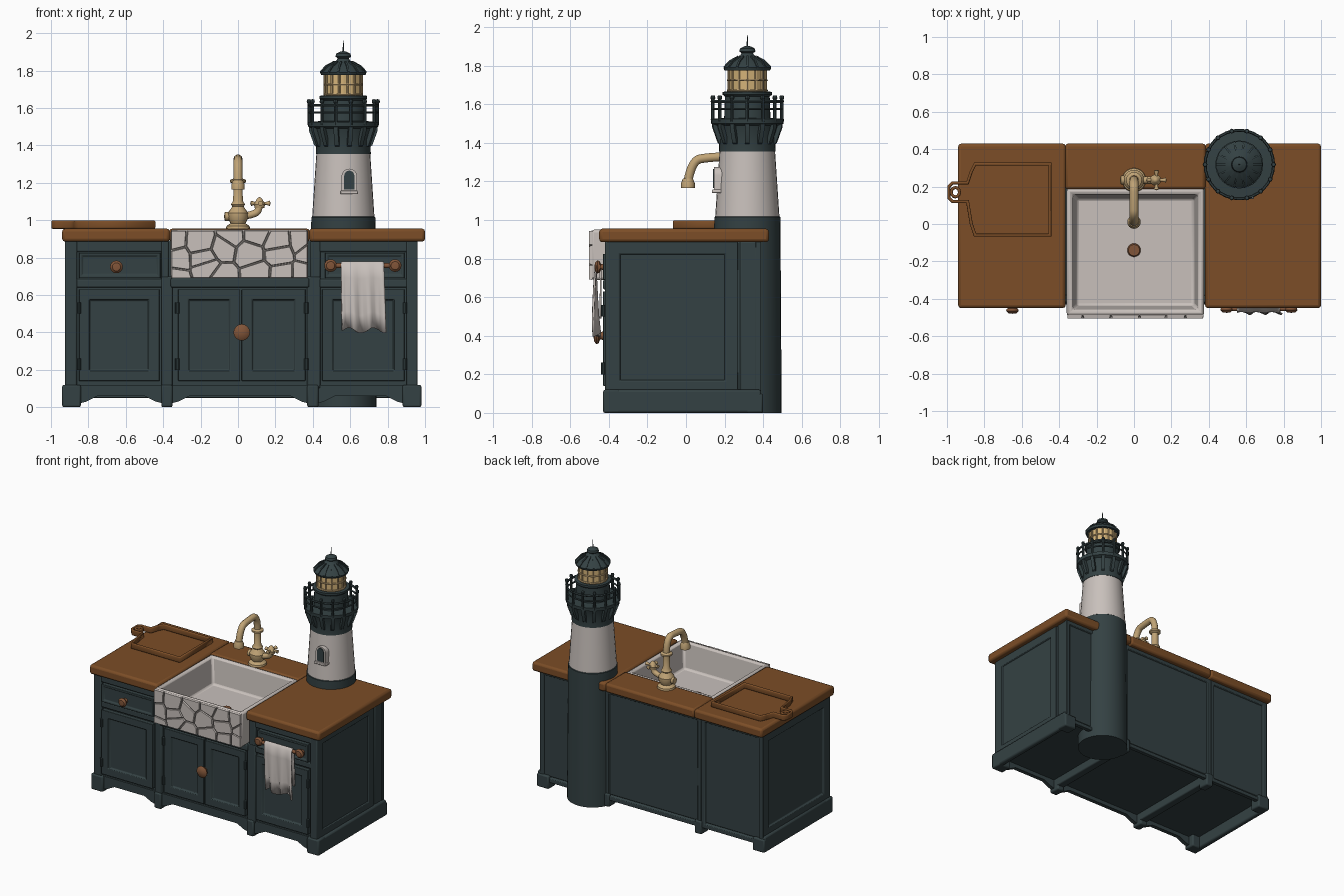
import bpy, bmesh, random
from math import sin, cos, pi, radians
from mathutils import Vector, Matrix

random.seed(4)
old = bpy.data.objects.get("Cube")
if old:
    bpy.data.objects.remove(old, do_unlink=True)


def material(name, *rgb):
    m = bpy.data.materials.new(name)
    m.use_nodes = True
    m.diffuse_color = (*rgb, 1)
    bsdf = m.node_tree.nodes["Principled BSDF"]
    bsdf.inputs["Base Color"].default_value = (*rgb, 1)
    bsdf.inputs["Roughness"].default_value = 0.7
    return m


TEAL = material("dark teal paint", 0.034, 0.053, 0.056)
WOOD = material("warm wood", 0.2, 0.075, 0.02)
KNOB = material("brown knob", 0.22, 0.09, 0.04)
WHITE = material("off white", 0.58, 0.53, 0.5)
GROUT = material("grey grout", 0.16, 0.145, 0.135)
BRASS = material("pale brass", 0.53, 0.37, 0.18)
GLASS = material("amber glass", 0.66, 0.45, 0.19)


def finish(name, bm, mat, bevel=0, angle=35):
    bmesh.ops.recalc_face_normals(bm, faces=bm.faces)
    me = bpy.data.meshes.new(name)
    bm.to_mesh(me)
    bm.free()
    ob = bpy.data.objects.new(name, me)
    bpy.context.collection.objects.link(ob)
    me.materials.append(mat)
    bpy.ops.object.select_all(action='DESELECT')
    ob.select_set(True)
    bpy.context.view_layer.objects.active = ob
    bpy.ops.object.shade_smooth_by_angle(angle=radians(angle))
    if bevel:
        b = ob.modifiers.new("bevel", 'BEVEL')
        b.width, b.segments, b.limit_method = bevel, 2, 'ANGLE'
    return ob


def box_bm(x, y, z):
    bm = bmesh.new()
    bmesh.ops.create_cube(bm, size=1)
    for v in bm.verts:
        v.co = [r[0] if c < 0 else r[1] for r, c in zip((x, y, z), v.co)]
    return bm


def box(name, x, y, z, mat=TEAL, bevel=0.008):
    return finish(name, box_bm(x, y, z), mat, bevel)


def panel(name, x, y, z, normal, frame, depth=0.014, mat=TEAL):
    """Box whose face along normal carries a sunken field."""
    bm = box_bm(x, y, z)
    bm.normal_update()
    n = Vector(normal)
    face = [f for f in bm.faces if f.normal.dot(n) > 0.9]
    bmesh.ops.inset_region(bm, faces=face, thickness=frame)
    bmesh.ops.inset_region(bm, faces=face, thickness=0.012, depth=-depth)
    return finish(name, bm, mat, 0.003)


def lathe(name, profile, mat, centre=(0, 0, 0), segs=32, turn=None, angle=35):
    bm = bmesh.new()
    vs = [bm.verts.new((r, 0, z)) for r, z in profile]
    es = [bm.edges.new(p) for p in zip(vs, vs[1:])]
    bmesh.ops.spin(bm, geom=vs + es, cent=(0, 0, 0), axis=(0, 0, 1), angle=2 * pi, steps=segs)
    bmesh.ops.remove_doubles(bm, verts=bm.verts, dist=0.0003)
    m = Matrix.Translation(centre) @ (turn or Matrix.Identity(4))
    bmesh.ops.transform(bm, matrix=m, verts=bm.verts)
    return finish(name, bm, mat, 0, angle)


def prism(name, pts, place, mat, bevel=0):
    """Outline given by pts; place(u, v, side) puts it in space for side 0 and 1."""
    bm = bmesh.new()
    a, b = [[bm.verts.new(place(u, v, s)) for u, v in pts] for s in (0, 1)]
    bm.faces.new(a)
    bm.faces.new(b)
    for i in range(len(pts)):
        j = (i + 1) % len(pts)
        bm.faces.new((a[i], a[j], b[j], b[i]))
    return finish(name, bm, mat, bevel)


def curve(name, splines, mat, bevel=0, extrude=0, flat=False, z=0):
    cu = bpy.data.curves.new(name, 'CURVE')
    cu.dimensions = '2D' if flat else '3D'
    cu.bevel_depth, cu.extrude, cu.bevel_resolution = bevel, extrude, 3
    cu.use_fill_caps = not flat
    for pts in splines:
        s = cu.splines.new('POLY' if flat else 'NURBS')
        s.points.add(len(pts) - 1)
        for p, co in zip(s.points, pts):
            p.co = (*co, 1) if len(co) == 3 else (*co, 0, 1)
        s.use_cyclic_u = flat
        s.use_endpoint_u, s.order_u = True, 3
    cu.materials.append(mat)
    ob = bpy.data.objects.new(name, cu)
    ob.location.z = z
    bpy.context.collection.objects.link(ob)
    return ob


FRONT, BACK = Matrix.Rotation(pi / 2, 4, 'X'), 0.39
SIDE = Matrix.Rotation(pi / 2, 4, 'Y')

# Cabinet carcass: two bays, a lower sink bay and its back wall
box("left_bay", (-0.91, -0.38), (-0.4, 0.38), (0.09, 0.89))
box("right_bay", (0.39, 0.95), (-0.4, 0.38), (0.09, 0.89))
box("sink_bay", (-0.39, 0.4), (-0.4, 0.38), (0.09, 0.68))
box("sink_back_wall", (-0.39, 0.4), (0.2, 0.38), (0.66, 0.89))
panel("left_end_panel", (-0.925, -0.9), (-0.41, BACK), (0.1, 0.89), (-1, 0, 0), 0.09)
panel("right_end_panel", (0.94, 0.96), (-0.41, 0.27), (0.1, 0.89), (1, 0, 0), 0.09)
box("right_end_stile", (0.94, 0.957), (0.28, BACK), (0.1, 0.89))
for i, (a, b) in enumerate([(-0.92, -0.4), (-0.4, 0.41), (0.41, 0.96)]):
    panel(f"back_panel_{i}", (a, b), (0.36, BACK), (0.05, 0.89), (0, 1, 0), 0.04)

# Face frame stiles and rails
for x0, x1, top in [(-0.925, -0.86, 0.89), (-0.41, -0.35, 0.7), (0.37, 0.44, 0.7), (0.9, 0.96, 0.89)]:
    box("front_stile", (x0, x1), (-0.42, -0.38), (0.1, top))
for x0, x1 in [(-0.41, -0.37), (0.385, 0.44)]:
    box("upper_stile", (x0, x1), (-0.42, -0.38), (0.69, 0.89))
for x0, x1 in [(-0.87, -0.4), (0.43, 0.91)]:
    box("mid_rail", (x0, x1), (-0.415, -0.39), (0.64, 0.685))
    box("top_rail", (x0, x1), (-0.415, -0.39), (0.83, 0.89))
box("sink_rail", (-0.36, 0.38), (-0.43, -0.38), (0.64, 0.69))

# Plinth: solid ends, arched front rails, feet and cross beams
for name, x in [("left", (-0.94, -0.9)), ("right", (0.94, 0.98))]:
    box(name + "_plinth", x, (-0.42, BACK), (0, 0.12), bevel=0.012)
for x0, x1 in [(-0.94, -0.84), (-0.41, -0.35), (0.37, 0.43), (0.88, 0.98)]:
    box("front_foot", (x0, x1), (-0.43, -0.34), (0, 0.12), bevel=0.01)
    box("rear_foot", (x0, x1), (0.31, 0.4), (0, 0.1), bevel=0.01)
for x in (-0.38, 0.4):
    box("cross_beam", (x - 0.03, x + 0.03), (-0.38, 0.36), (0.03, 0.1))
for x0, x1 in [(-0.85, -0.4), (-0.36, 0.38), (0.42, 0.89)]:
    arch = [(x0, 0.02), (x0 + 0.04, 0.03), (x0 + 0.1, 0.06), (x1 - 0.1, 0.06), (x1 - 0.04, 0.03),
            (x1, 0.02), (x1, 0.12), (x0, 0.12)]
    prism("plinth_rail", arch, lambda u, v, s: (u, -0.415 + 0.03 * s, v), TEAL)

# Doors with hinges, drawers
for x0, x1, hinge in [(-0.85, -0.42, -0.85), (-0.32, 0.012, -0.325), (0.02, 0.36, 0.365), (0.45, 0.89, 0.892)]:
    panel("door", (x0, x1), (-0.43, -0.39), (0.14, 0.63), (0, -1, 0), 0.075)
    for z in (0.23, 0.53):
        lathe("hinge", [(0, -0.03), (0.011, -0.03), (0.011, 0.03), (0, 0.03)], TEAL, (hinge, -0.43, z), 10)
for x0, x1 in [(-0.85, -0.415), (0.465, 0.89)]:
    panel("drawer", (x0, x1), (-0.43, -0.39), (0.69, 0.825), (0, -1, 0), 0.018, 0.008)

# Knobs and towel rail
knob = [(0, -0.01), (0.018, 0), (0.014, 0.02), (0.03, 0.028), (0.034, 0.04), (0.022, 0.052), (0, 0.055)]
for x, z, k in [(-0.65, 0.75, 1), (0.02, 0.4, 1.3)]:
    lathe("knob", [(r * k, h) for r, h in knob], KNOB, (x, -0.425, z), 16, FRONT)
for x in (0.495, 0.84):
    lathe("rail_knob", knob, KNOB, (x, -0.42, 0.757), 16, FRONT)
lathe("towel_rail", [(0, -0.2), (0.013, -0.2), (0.013, 0.2), (0, 0.2)], KNOB, (0.67, -0.453, 0.757), 12, SIDE)

# Towel draped over the rail
bm = bmesh.new()
path = [(-0.438, 0.5), (-0.437, 0.65), (-0.438, 0.76), (-0.453, 0.78), (-0.472, 0.76), (-0.475, 0.69),
        (-0.475, 0.6), (-0.474, 0.5), (-0.468, 0.41)]
rows = []
for y, z in path:
    hang = max(0, 0.78 - z)
    rows.append([bm.verts.new((0.55 + 0.23 * u / 16 + 0.03 * hang,
                               y + (0.05 * hang * sin(u * 1.1) if y < -0.46 else 0),
                               z + 0.04 * hang * sin(u * 0.7))) for u in range(17)])
for a, b in zip(rows, rows[1:]):
    for i in range(16):
        bm.faces.new((a[i], a[i + 1], b[i + 1], b[i]))
towel = finish("towel", bm, WHITE, angle=80)
towel.modifiers.new("thickness", 'SOLIDIFY').thickness = 0.01

# Countertop
for name, x, y in [("left", (-0.94, -0.365), (-0.45, 0.43)), ("right", (0.38, 1), (-0.45, 0.43)),
                   ("middle", (-0.368, 0.383), (0.185, 0.43))]:
    box(name + "_countertop", x, y, (0.885, 0.955), WOOD, 0.016)

# Sink basin: inset the top, then sink it
bm = box_bm((-0.36, 0.375), (-0.49, 0.19), (0.69, 0.95))
bm.normal_update()
top = [f for f in bm.faces if f.normal.z > 0.9]
bmesh.ops.inset_region(bm, faces=top, thickness=0.045)
bmesh.ops.inset_region(bm, faces=top, thickness=0.03, depth=-0.2)
finish("sink_basin", bm, WHITE, 0.014)
lathe("drain", [(0, 0.012), (0.03, 0.012), (0.036, 0)], KNOB, (0, -0.14, 0.75), 20)

# Stone apron: irregular cells cut from one rectangle
box("apron_grout", (-0.35, 0.365), (-0.494, -0.48), (0.7, 0.935), GROUT, 0)
seeds = [Vector((-0.33 + 0.135 * i + random.uniform(-0.04, 0.04), 0,
                 0.73 + 0.085 * j + random.uniform(-0.04, 0.04))) for i in range(6) for j in range(3)]
bm = bmesh.new()
for s in seeds:
    cell = bmesh.new()
    cell.faces.new([cell.verts.new((x, -0.495, z)) for x, z in
                    [(-0.357, 0.69), (0.372, 0.69), (0.372, 0.945), (-0.357, 0.945)]])
    for o in seeds:
        if o is not s:
            n = (o - s).normalized()
            bmesh.ops.bisect_plane(cell, geom=cell.verts[:] + cell.edges[:] + cell.faces[:],
                                   plane_co=(s + o) / 2 - n * 0.0025, plane_no=n, clear_outer=True)
    if cell.faces:
        loop = [v.co.copy() for v in cell.faces[:][0].verts]
        mid = sum(loop, Vector()) / len(loop)
        a = [bm.verts.new(p + Vector((0, 0.01, 0))) for p in loop]
        b = [bm.verts.new(mid.lerp(p, 0.93) - Vector((0, 0.009, 0))) for p in loop]
        bm.faces.new(b)
        for i in range(len(a)):
            bm.faces.new((a[i - 1], a[i], b[i], b[i - 1]))
    cell.free()
finish("apron_stones", bm, WHITE)

# Cutting board with a holed handle
board = [(-0.45, -0.06), (-0.45, 0.32), (-0.85, 0.32), (-0.87, 0.28), (-0.89, 0.22), (-0.97, 0.22),
         (-0.99, 0.2), (-0.99, 0.14), (-0.97, 0.12), (-0.89, 0.12), (-0.87, 0), (-0.85, -0.06)]
hole = [(-0.955 + 0.022 * cos(t * pi / 6), 0.17 + 0.025 * sin(t * pi / 6)) for t in range(12)]
curve("cutting_board", [board, hole], WOOD, 0.008, 0.014, True, 0.976)

# Faucet
lathe("faucet_body", [(0, 0), (0.065, 0), (0.062, 0.015), (0.04, 0.03), (0.055, 0.06), (0.055, 0.085),
                      (0.03, 0.12), (0.038, 0.13), (0.026, 0.15), (0.024, 0.24), (0.042, 0.25),
                      (0.042, 0.262), (0.024, 0.27)], BRASS, (0, 0.235, 0.953), 20)
curve("faucet_spout", [[(0, 0.235, 1.2), (0, 0.235, 1.33), (0, 0.12, 1.325), (0, 0.03, 1.31), (0, 0.01, 1.2)]],
      BRASS, 0.024)
lathe("spout_tip", [(0, 0), (0.036, 0), (0.036, 0.025), (0.026, 0.05), (0, 0.06)], BRASS, (0, 0.01, 1.165), 16)
curve("faucet_arm", [[(0.02, 0.235, 1.02), (0.09, 0.235, 1.03), (0.115, 0.235, 1.06), (0.115, 0.235, 1.1)]],
      BRASS, 0.02)
lathe("handle_hub", [(0, 0), (0.026, 0), (0.03, 0.02), (0.014, 0.05), (0, 0.06)], BRASS, (0.115, 0.235, 1.065), 14)
for turn in (SIDE, FRONT):
    lathe("handle_bar", [(0, -0.055), (0.014, -0.05), (0.008, -0.03), (0.008, 0.03), (0.014, 0.05), (0, 0.055)],
          BRASS, (0.12, 0.235, 1.09), 10, turn)
lathe("faucet_side_cap", [(0, -0.075), (0.025, -0.07), (0.02, 0)], BRASS, (0, 0.235, 1.02), 14, SIDE)

# Lighthouse tower
C = Vector((0.563, 0.318, 0))
lathe("tower_base", [(0, 0), (0.178, 0), (0.172, 0.95), (0.171, 1.015), (0.165, 1.02)], TEAL, C)
lathe("tower_shaft", [(0.167, 1.01), (0.143, 1.37)], WHITE, C)
lathe("tower_corbel", [(0.14, 1.355), (0.147, 1.355), (0.145, 1.43), (0.165, 1.49), (0.188, 1.5), (0.19, 1.525),
                       (0.12, 1.53), (0.116, 1.64), (0.128, 1.65), (0.128, 1.665), (0, 1.67)], TEAL, C)
lathe("lantern_glass", [(0.098, 1.66), (0.098, 1.79)], GLASS, C, 12, angle=10)
lathe("lantern_roof", [(0, 1.775), (0.118, 1.775), (0.124, 1.79), (0.095, 1.82), (0.05, 1.845), (0.036, 1.855),
                       (0.03, 1.865), (0.042, 1.875), (0.038, 1.89), (0.018, 1.9), (0, 1.905)], TEAL, C, 24)
lathe("roof_spike", [(0.004, 1.89), (0.002, 1.96), (0, 1.96)], TEAL, C, 8)
for r, z, t, mat in [(0.183, 1.575, 0.006, TEAL), (0.183, 1.615, 0.008, TEAL), (0.1, 1.725, 0.006, BRASS),
                     (0.1, 1.672, 0.007, BRASS)]:
    ring = [(r + t * cos(k * pi / 3), z + t * sin(k * pi / 3)) for k in range(7)]
    lathe("tower_ring", ring, mat, C, 32)
for k in range(14):
    turn = Matrix.Rotation(2 * pi * k / 14, 4, 'Z')
    put = lambda r, z, w: C + turn @ Vector((r, w, z))
    prism("bracket", [(0.14, 1.39), (0.155, 1.4), (0.184, 1.48), (0.184, 1.505), (0.14, 1.505)],
          lambda u, v, s: put(u, v, 0.024 * s - 0.012), TEAL)
    lathe("railing_post", [(0.009, 1.51), (0.009, 1.625), (0.013, 1.632), (0.01, 1.645), (0, 1.647)], TEAL,
          put(0.183, 0, 0), 8)
    lathe("lantern_bar", [(0.006, 1.66), (0.006, 1.78)], BRASS, put(0.099, 0, 0), 6)
    prism("roof_rib", [(0.122, 1.785), (0.125, 1.796), (0.095, 1.828), (0.05, 1.852), (0.05, 1.84)],
          lambda u, v, s: put(u, v, 0.01 * s - 0.005), TEAL)

# Arched tower window with sill
for name, w, h, y, mat in [("window_frame", 0.042, 0.125, 0.146, WHITE), ("window_pane", 0.027, 0.1, 0.141, TEAL)]:
    z0 = 1.15 if mat is WHITE else 1.165
    pts = [(-w, z0), (w, z0)] + [(w * cos(k * pi / 8), z0 + h - w + w * sin(k * pi / 8)) for k in range(9)]
    prism(name, pts, lambda u, v, s: (0.595 + u, y + 0.05 * s, v), mat)
box("window_sill", (0.548, 0.642), (0.135, 0.19), (1.14, 1.158), WHITE, 0.004)
